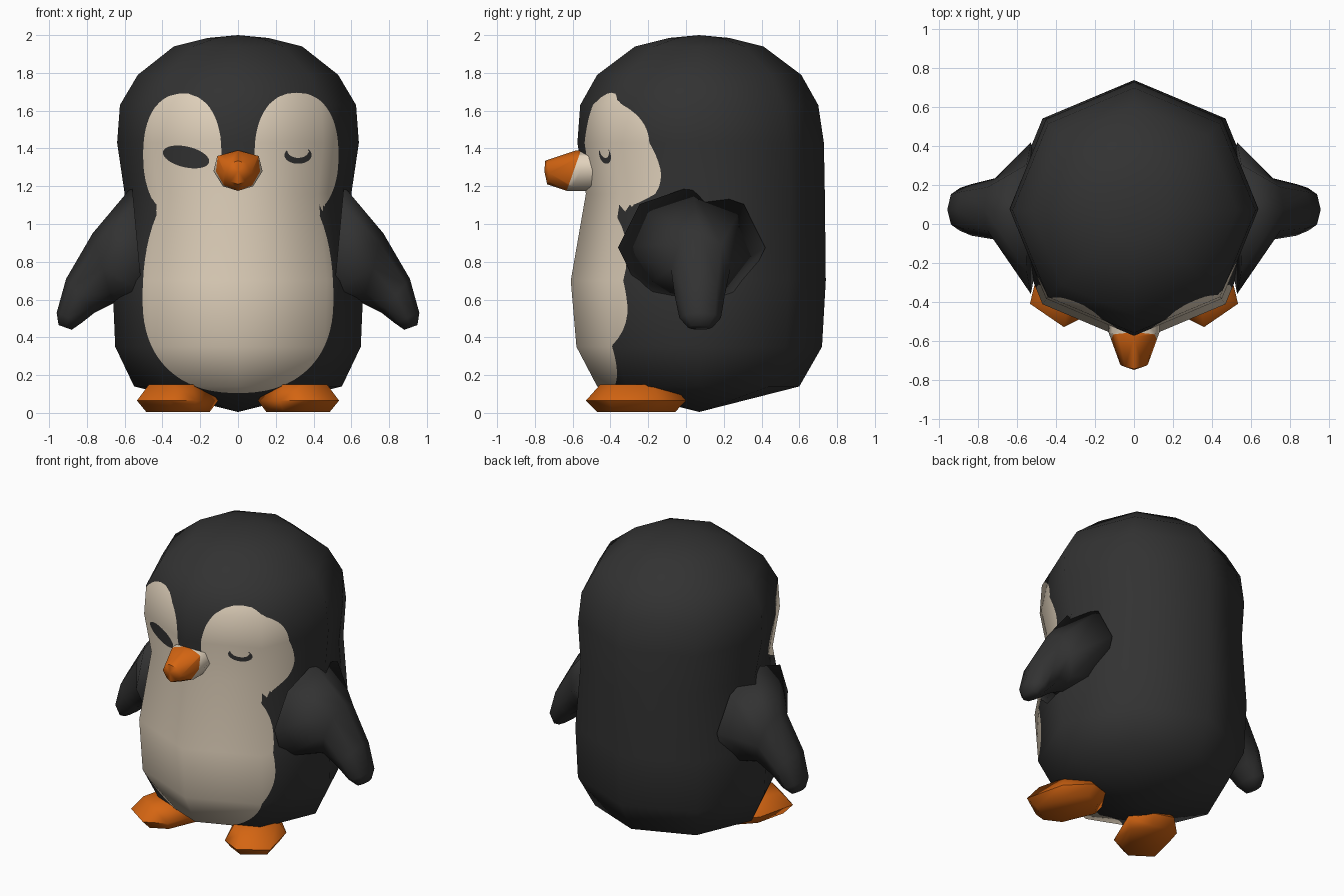
import bpy, bmesh, math
from mathutils import Vector

if "Cube" in bpy.data.objects:
    bpy.data.objects.remove(bpy.data.objects["Cube"])


def material(name, rgb):
    m = bpy.data.materials.new(name)
    m.diffuse_color = (*rgb, 1)
    m.use_nodes = True
    m.node_tree.nodes["Principled BSDF"].inputs["Base Color"].default_value = m.diffuse_color
    return m


BLACK = material("charcoal", (0.032, 0.032, 0.032))
CREAM = material("cream", (0.75, 0.64, 0.50))
ORANGE = material("orange", (0.66, 0.13, 0.006))


def loft(rings, start=None, end=None):
    """Skin closed rings of points; the ends close on a point or a flat cap."""
    bm = bmesh.new()
    loops = [[bm.verts.new(p) for p in r] for r in rings]
    n = len(loops[0])
    for a, b in zip(loops, loops[1:]):
        for i in range(n):
            j = (i + 1) % n
            bm.faces.new((a[i], a[j], b[j], b[i]))
    for loop, tip in ((loops[0], start), (loops[-1], end)):
        if tip is None:
            bm.faces.new(loop)
        else:
            v = bm.verts.new(tip)
            for i in range(n):
                bm.faces.new((loop[i], loop[(i + 1) % n], v))
    bmesh.ops.recalc_face_normals(bm, faces=bm.faces)
    return bm


def finish(bm, name, mats, rule=None, sharp=None):
    for f in bm.faces:
        f.smooth = True
        if rule:
            f.material_index = rule(f.calc_center_median())
    me = bpy.data.meshes.new(name)
    bm.to_mesh(me)
    bm.free()
    for m in mats:
        me.materials.append(m)
    if sharp:
        me.set_sharp_from_angle(angle=math.radians(sharp))
    ob = bpy.data.objects.new(name, me)
    bpy.context.collection.objects.link(ob)
    return ob


def cut(bm, fn):
    """Cut the mesh along the line where fn changes sign."""
    bmesh.ops.triangulate(bm, faces=bm.faces)
    new = []
    for e in list(bm.edges):
        a, b = e.verts
        fa, fb = fn(a.co), fn(b.co)
        if fa * fb < 0:
            t = min(max(fa / (fa - fb), 0.02), 0.98)
            new.append(bmesh.utils.edge_split(e, a, t)[1])
    bmesh.ops.connect_verts(bm, verts=new)


def oval(x, z, cx, cz, rx, rz, p=2.0):
    return (abs((x - cx) / rx) ** p + abs((z - cz) / rz) ** p) ** (1 / p) - 1


# Painted regions of the body, negative inside
def pale_area(c):
    x, z = c.x, c.z
    belly = oval(x, z, 0, 0.6, 0.505, 0.75 if z > 0.6 else 0.495, 2.3)
    right = oval(x, z, 0.31, 1.365, 0.222, 0.33, 2.3)
    left = oval(x, z, -0.295, 1.365, 0.207, 0.325, 2.3)
    return max(min(belly, right, left), (c.y + 0.05) * 5)


def eye_area(c):
    x, z = c.x, c.z
    dx, dz = x + 0.275, z - 1.355
    k = math.radians(-13)
    u, w = dx * math.cos(k) + dz * math.sin(k), dz * math.cos(k) - dx * math.sin(k)
    open_eye = oval(u, w, 0, 0, 0.125, 0.055)
    closed_eye = max(oval(x, z, 0.318, 1.365, 0.072, 0.046),
                     -oval(x, z, 0.318, 1.385, 0.055, 0.035))
    return max(min(open_eye, closed_eye), (c.y + 0.05) * 5)


# Body: eight-sided rings (z, front, back, half width)
PROFILE = [(0.14, -0.47, 0.60, 0.55), (0.35, -0.58, 0.72, 0.65),
           (0.70, -0.61, 0.74, 0.665), (1.16, -0.53, 0.735, 0.60),
           (1.43, -0.575, 0.73, 0.64), (1.63, -0.56, 0.70, 0.625),
           (1.79, -0.47, 0.61, 0.53), (1.94, -0.27, 0.41, 0.34),
           (1.985, -0.09, 0.23, 0.16)]
rings = []
for z, y0, y1, r in PROFILE:
    rings.append([(r * math.sin(i * math.pi / 4),
                   (y0 + y1) / 2 - (y1 - y0) / 2 * math.cos(i * math.pi / 4), z)
                  for i in range(8)])
bm = loft(rings, (0, 0.07, 0.005), (0, 0.07, 2.0))

# Keep the coarse smooth normals while the colour borders are cut
bm.normal_update()
layer = bm.verts.layers.float_vector.new("base_normal")
for v in bm.verts:
    v[layer] = v.normal
bmesh.ops.subdivide_edges(bm, edges=bm.edges, cuts=7, use_grid_fill=True)
bmesh.ops.triangulate(bm, faces=bm.faces)
near_eyes = []
for e in bm.edges:
    m = (e.verts[0].co + e.verts[1].co) / 2
    if abs(m.x) < 0.46 and 1.26 < m.z < 1.45 and m.y < -0.2:
        near_eyes.append(e)
bmesh.ops.subdivide_edges(bm, edges=near_eyes, cuts=4, use_grid_fill=True)
cut(bm, pale_area)
cut(bm, eye_area)
normals = [Vector(v[layer]).normalized() for v in bm.verts]
bm.verts.layers.float_vector.remove(layer)
body = finish(bm, "body", [BLACK, CREAM],
              lambda c: int(pale_area(c) < 0 and eye_area(c) > 0))
body.data.normals_split_custom_set_from_vertices(normals)


# Beak: half rings mirrored in x, pale at the root
def mirrored(half):
    return half + [(-x, y, z) for x, y, z in half[-2:0:-1]]


rim = [(0, -0.58, 1.39), (0.11, -0.56, 1.36), (0.13, -0.56, 1.28),
       (0.08, -0.60, 1.20), (0, -0.63, 1.175)]
front = [(0, -0.745, 1.335), (0.045, -0.735, 1.32), (0.07, -0.725, 1.27),
         (0.04, -0.725, 1.225), (0, -0.735, 1.21)]
root = [(x, -0.42, z) for x, y, z in rim]


def beak_root(c):
    return -0.56 - 0.35 * (1.38 - c.z) - c.y


bm = loft([mirrored(r) for r in (root, rim, front)], None, (0, -0.75, 1.28))
cut(bm, beak_root)
finish(bm, "beak", [ORANGE, CREAM], lambda c: int(beak_root(c) < 0), 50)

# Wings: rings given by outer (x, z), inner (x, z) and a y range
WING = [((0.56, 1.20), (0.50, 0.55), -0.36, 0.42),
        ((0.77, 0.95), (0.66, 0.58), -0.08, 0.235),
        ((0.91, 0.71), (0.76, 0.53), -0.06, 0.205),
        ((0.96, 0.53), (0.83, 0.475), -0.035, 0.185),
        ((0.95, 0.465), (0.88, 0.44), 0.01, 0.14)]
# Feet: outline (x, y) and levels (z, scale)
FOOT = [(0.20, -0.04), (0.105, -0.19), (0.22, -0.46), (0.36, -0.53),
        (0.535, -0.41), (0.47, -0.14), (0.33, 0.0)]
LEVELS = [(0.005, 0.78), (0.065, 1.0), (0.15, 0.72)]

for side, s in (("right", 1), ("left", -1)):
    rings = []
    for (ox, oz), (ix, iz), y0, y1 in WING:
        ring = []
        for i in range(8):
            c, d = math.cos(i * math.pi / 4), math.sin(i * math.pi / 4)
            ring.append((s * ((ox + ix) / 2 + (ox - ix) / 2 * c),
                         (y0 + y1) / 2 + (y1 - y0) / 2 * d,
                         (oz + iz) / 2 + (oz - iz) / 2 * c))
        rings.append(ring)
    finish(loft(rings), side + "_wing", [BLACK])

    rings = [[(s * (0.31 + (x - 0.31) * k), -0.26 + (y + 0.26) * k, z)
              for x, y in FOOT] for z, k in LEVELS]
    finish(loft(rings), side + "_foot", [ORANGE], sharp=60)
